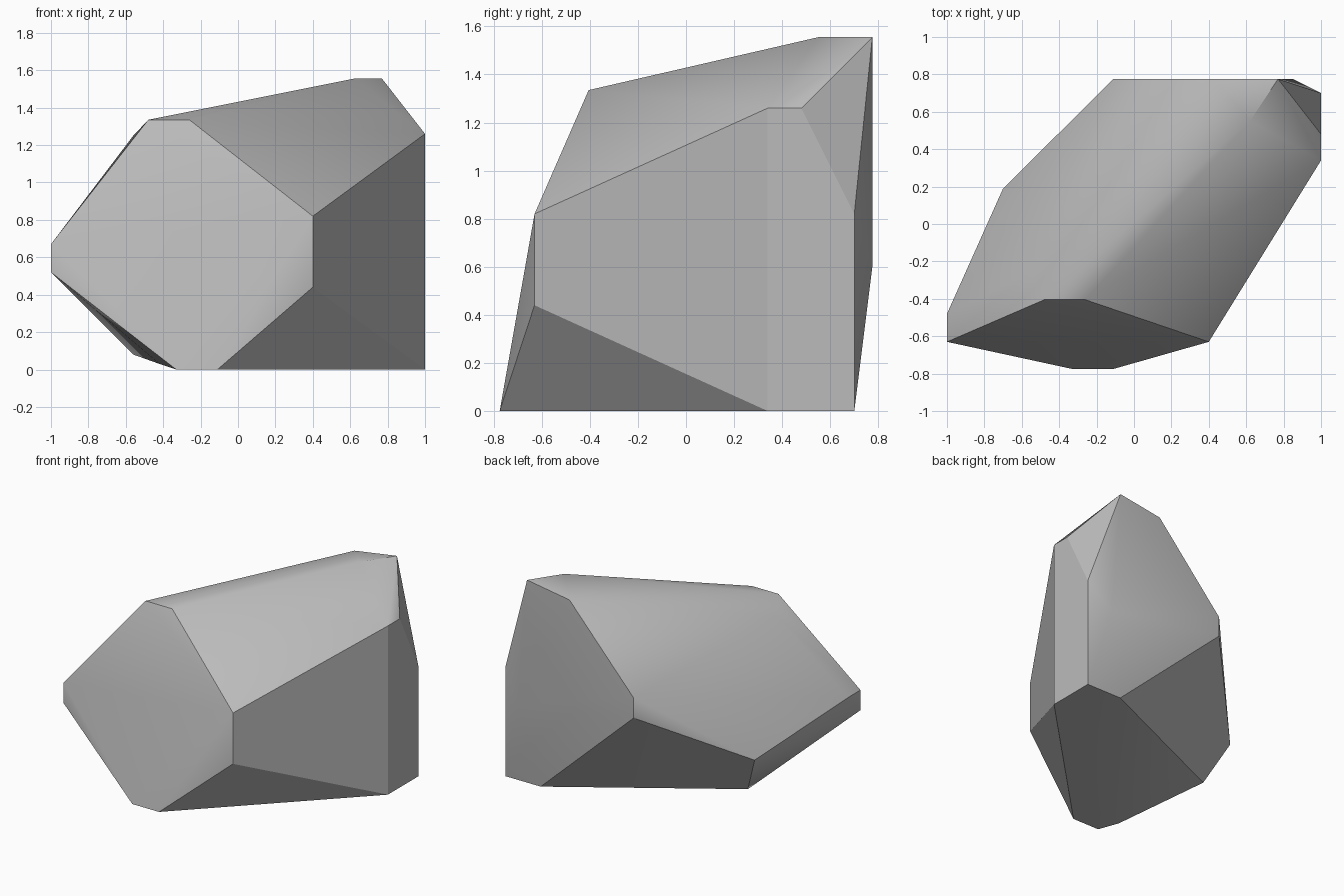
import bpy
import bmesh
import math

# Remove the default object
default_cube = bpy.data.objects.get("Cube")
if default_cube:
    bpy.data.objects.remove(default_cube, do_unlink=True)


def make_material(name, colour):
    material = bpy.data.materials.new(name)
    material.use_nodes = True
    material.diffuse_color = colour
    material.node_tree.nodes["Principled BSDF"].inputs["Base Color"].default_value = colour
    return material


# Corners of each chiselled side of the boulder
front_facet = [
    (-.33, -.775, 0), (-.11, -.775, 0), (.4, -.63, .44), (.4, -.63, .82),
    (-.26, -.405, 1.335), (-.48, -.405, 1.335), (-1, -.63, .67), (-1, -.63, .52),
]
right_hand_end = [
    (1, .34, 0), (1, .7, 0), (1, .7, .82), (1, .48, 1.26), (1, .34, 1.26),
]
back_facet = [
    (.77, .775, 1.555), (.42, .775, 1.5), (-.11, .775, .91),
    (-.11, .775, .76), (.85, .775, .6),
]
sloping_top = [(.62, .55, 1.555), (-.56, -.26, 1.25)]
left_hand_end = [(-1, -.48, .67), (-.7, .19, .38)]
undercut_base = [(.71, .7, 0), (-.56, .07, .08), (-.42, -.66, .03)]


def build_boulder(name, corner_groups, material):
    """Wrap a tight skin around all corner groups."""
    bm = bmesh.new()
    for group in corner_groups:
        for corner in group:
            bm.verts.new(corner)
    skin = bmesh.ops.convex_hull(bm, input=bm.verts[:], use_existing_faces=False)
    # Drop corners that ended up inside the skin
    spare = {item for item in skin["geom_interior"] + skin["geom_unused"]
             if isinstance(item, bmesh.types.BMVert) and item.is_valid}
    bmesh.ops.delete(bm, geom=list(spare), context="VERTS")
    # Merge coplanar triangles into broad facets
    bmesh.ops.dissolve_limit(bm, angle_limit=math.radians(1),
                             verts=bm.verts[:], edges=bm.edges[:])
    bmesh.ops.recalc_face_normals(bm, faces=bm.faces[:])
    mesh = bpy.data.meshes.new(name)
    bm.to_mesh(mesh)
    bm.free()
    mesh.materials.append(material)
    boulder = bpy.data.objects.new(name, mesh)
    bpy.context.collection.objects.link(boulder)
    return boulder


stone = make_material("stone_grey", (.5, .5, .5, 1))
boulder = build_boulder(
    "boulder",
    [front_facet, right_hand_end, back_facet, sloping_top, left_hand_end, undercut_base],
    stone,
)

# Soften shallow creases and keep the strong ridges crisp
bpy.ops.object.select_all(action="DESELECT")
boulder.select_set(True)
bpy.context.view_layer.objects.active = boulder
bpy.ops.object.shade_smooth_by_angle(angle=math.radians(30))
